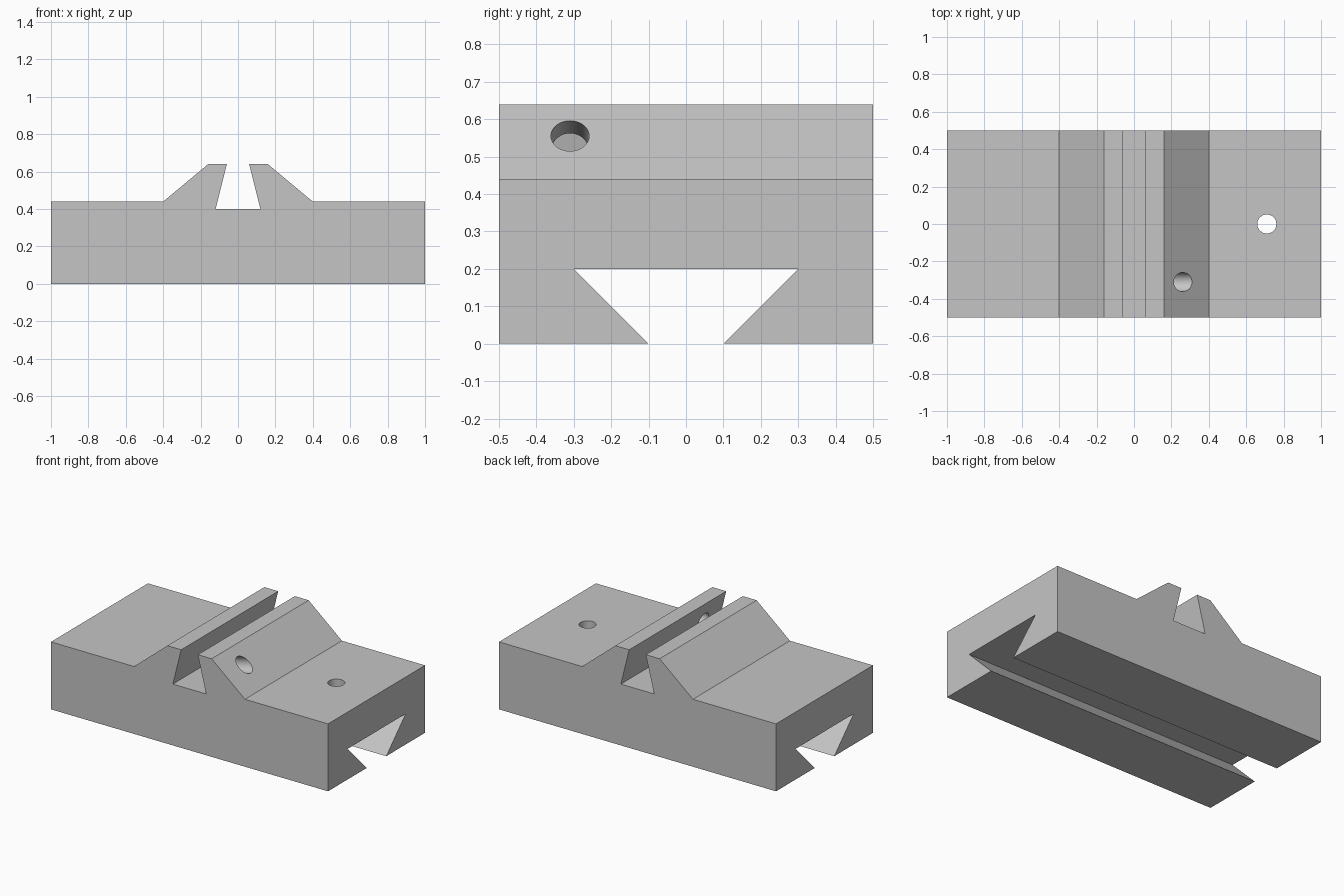
import bpy
import bmesh
import math
from mathutils import Matrix, Vector

old = bpy.data.objects.get("Cube")
if old:
    bpy.data.objects.remove(old, do_unlink=True)

grey = bpy.data.materials.new("light_grey")
grey.use_nodes = True
grey.diffuse_color = (0.56, 0.56, 0.56, 1)
grey.node_tree.nodes["Principled BSDF"].inputs["Base Color"].default_value = grey.diffuse_color


def finish(name, bm):
    bmesh.ops.recalc_face_normals(bm, faces=bm.faces)
    mesh = bpy.data.meshes.new(name)
    bm.to_mesh(mesh)
    bm.free()
    mesh.materials.append(grey)
    obj = bpy.data.objects.new(name, mesh)
    bpy.context.collection.objects.link(obj)
    return obj


def prism(name, half, place, sweep):
    """Mirror a half profile, then sweep it into a solid."""
    points = half + [(-u, v) for u, v in reversed(half)]
    bm = bmesh.new()
    face = bm.faces.new([bm.verts.new(place(u, v)) for u, v in points])
    result = bmesh.ops.extrude_face_region(bm, geom=[face])
    verts = [e for e in result["geom"] if isinstance(e, bmesh.types.BMVert)]
    bmesh.ops.translate(bm, verts=verts, vec=sweep)
    return finish(name, bm)


def drill(name, centre, axis, length):
    """Round cutter centred on a point along an axis."""
    turn = Vector(axis).to_track_quat("Z", "Y").to_matrix().to_4x4()
    bm = bmesh.new()
    bmesh.ops.create_cone(bm, cap_ends=True, segments=64, radius1=0.051,
                          radius2=0.051, depth=length,
                          matrix=Matrix.Translation(centre) @ turn)
    return finish(name, bm)


# Block with two clamp ridges and an undercut slot between them
block = prism("slide_block",
              [(0.12, 0.4), (0.06, 0.64), (0.16, 0.64), (0.4, 0.44), (1, 0.44), (1, 0)],
              lambda u, v: (u, -0.5, v), (0, 1, 0))

# Dovetail channel, mounting hole, and screw hole square to the slot wall
cutters = [
    prism("dovetail_cutter", [(0.1, -0.1), (0.1, 0), (0.3, 0.2)],
          lambda u, v: (-1.2, u, v), (2.4, 0, 0)),
    drill("mounting_hole_cutter", (0.71, 0, 0.32), (0, 0, 1), 0.4),
    drill("screw_hole_cutter", (0.2, -0.31, 0.54), (4, 0, 1), 0.36),
]

bpy.context.view_layer.objects.active = block
block.select_set(True)
for cutter in cutters:
    mod = block.modifiers.new(cutter.name, "BOOLEAN")
    mod.operation = "DIFFERENCE"
    mod.solver = "EXACT"
    mod.object = cutter
    bpy.ops.object.modifier_apply(modifier=mod.name)
    bpy.data.objects.remove(cutter, do_unlink=True)

bpy.ops.object.shade_smooth_by_angle(angle=math.radians(20))
